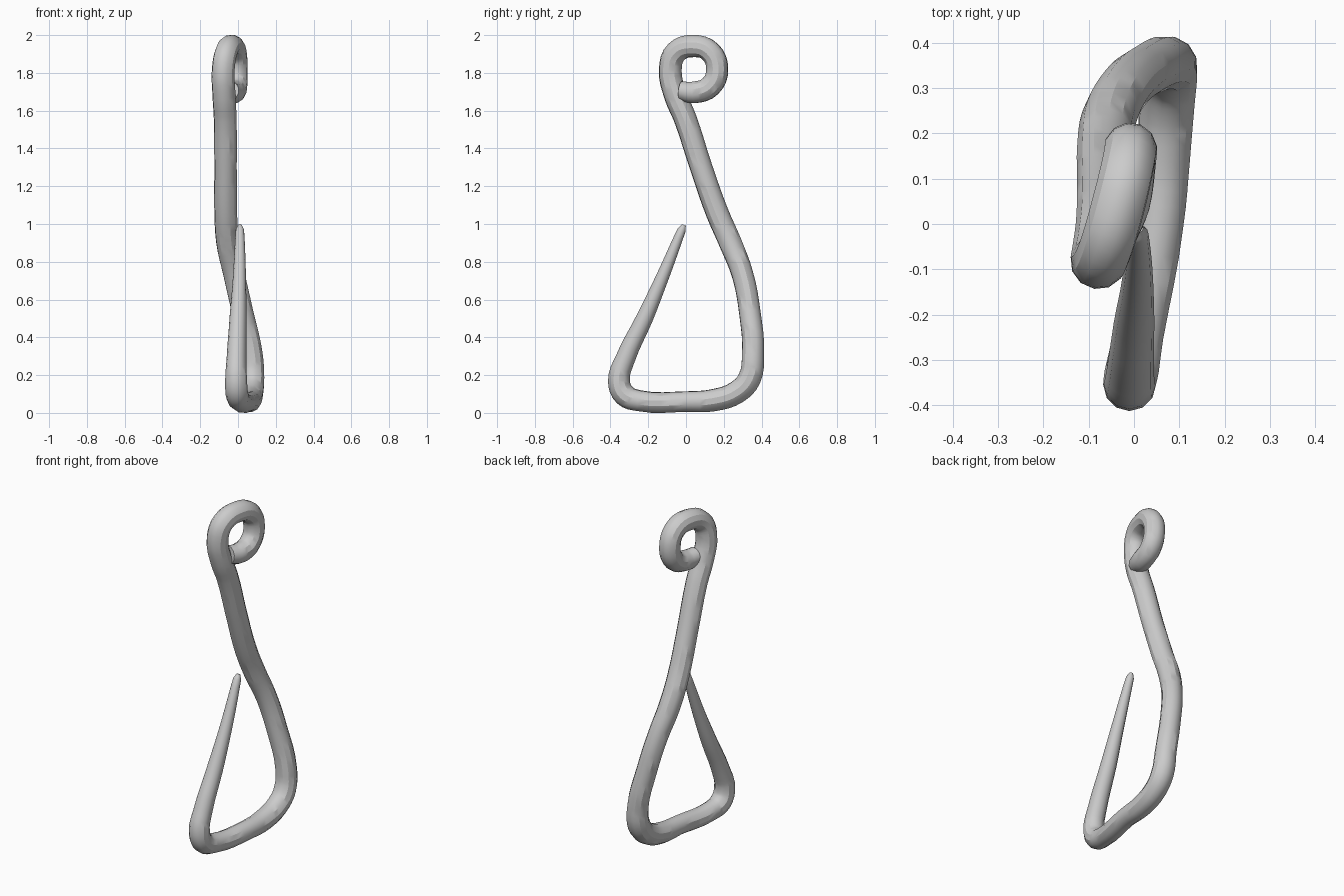
import bpy


def tube(name, points):
    """Round wire through (x, y, z, radius) points, turned into a smooth mesh."""
    data = bpy.data.curves.new(name, 'CURVE')
    data.dimensions = '3D'
    data.bevel_depth = 1.0
    data.bevel_resolution = 4
    data.resolution_u = 4
    data.use_fill_caps = True
    spline = data.splines.new('BEZIER')
    spline.bezier_points.add(len(points) - 1)
    for bp, (x, y, z, r) in zip(spline.bezier_points, points):
        bp.co = (x, y, z)
        bp.radius = r
        bp.handle_left_type = bp.handle_right_type = 'AUTO'
    obj = bpy.data.objects.new(name, data)
    bpy.context.collection.objects.link(obj)
    bpy.ops.object.select_all(action='DESELECT')
    obj.select_set(True)
    bpy.context.view_layer.objects.active = obj
    bpy.ops.object.convert(target='MESH')
    bpy.ops.object.shade_smooth_by_angle()
    return obj


# One bent wire: tapered point, flat bottom bend, leaning shank, eye loop
tube("hook_wire", [
    (0.010, -0.010, 0.995, 0.010),
    (0.010, -0.022, 0.970, 0.022),
    (0.008, -0.120, 0.730, 0.034),
    (0.000, -0.220, 0.500, 0.045),
    (-0.008, -0.320, 0.290, 0.052),
    (-0.010, -0.355, 0.170, 0.058),
    (-0.005, -0.325, 0.095, 0.060),
    (0.010, -0.245, 0.064, 0.056),
    (0.055, 0.000, 0.060, 0.055),
    (0.065, 0.150, 0.068, 0.060),
    (0.073, 0.270, 0.110, 0.062),
    (0.078, 0.335, 0.180, 0.063),
    (0.072, 0.355, 0.310, 0.060),
    (0.025, 0.338, 0.530, 0.058),
    (-0.020, 0.300, 0.730, 0.058),
    (-0.055, 0.235, 0.900, 0.061),
    (-0.065, 0.165, 1.060, 0.061),
    (-0.066, 0.080, 1.300, 0.060),
    (-0.068, -0.005, 1.560, 0.061),
    (-0.074, -0.055, 1.680, 0.062),
    (-0.078, -0.083, 1.820, 0.061),
    (-0.062, -0.052, 1.910, 0.060),
    (-0.035, 0.040, 1.942, 0.060),
    (-0.014, 0.128, 1.912, 0.059),
    (-0.008, 0.165, 1.820, 0.059),
    (-0.010, 0.130, 1.730, 0.059),
    (-0.022, 0.045, 1.697, 0.059),
    (-0.045, -0.025, 1.705, 0.052),
])
